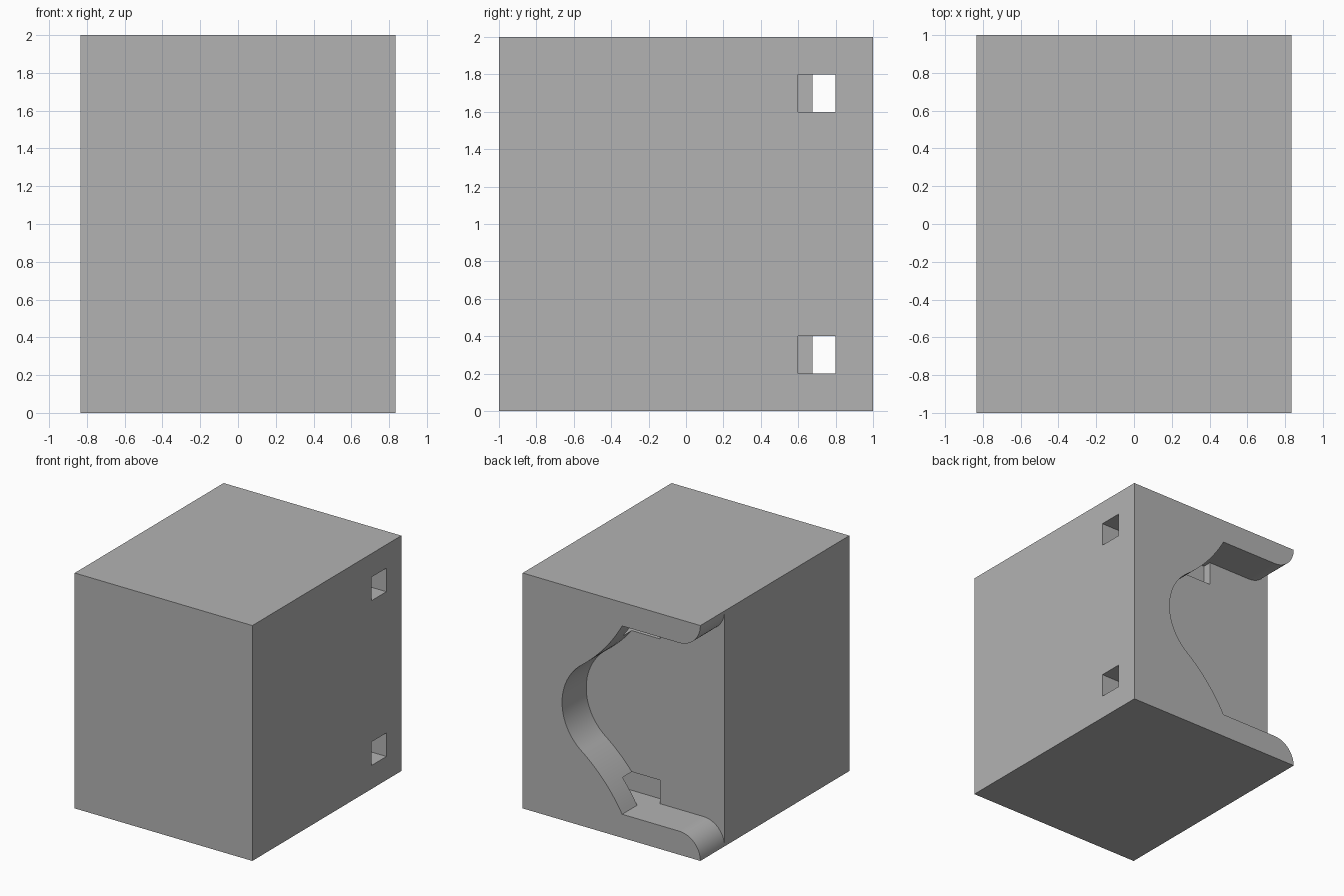
import bpy, bmesh, math

old = bpy.data.objects.get("Cube")
if old:
    bpy.data.objects.remove(old, do_unlink=True)

W, D, H = 1.67, 2.0, 2.0
FLOOR_Y = 0.675          # bottom plane of the back recess

grey = bpy.data.materials.new("plain_grey")
grey.use_nodes = True
grey.diffuse_color = (0.45, 0.45, 0.45, 1)
grey.node_tree.nodes["Principled BSDF"].inputs["Base Color"].default_value = grey.diffuse_color


def new_object(name, bm):
    bmesh.ops.recalc_face_normals(bm, faces=bm.faces)
    mesh = bpy.data.meshes.new(name)
    bm.to_mesh(mesh)
    bm.free()
    mesh.materials.append(grey)
    obj = bpy.data.objects.new(name, mesh)
    bpy.context.collection.objects.link(obj)
    return obj


def box(name, x, y, z):
    bm = bmesh.new()
    bmesh.ops.create_cube(bm, size=1)
    for v in bm.verts:
        for i, (low, high) in enumerate((x, y, z)):
            v.co[i] = high if v.co[i] > 0 else low
    return new_object(name, bm)


def prism(name, outline, y0, y1):
    bm = bmesh.new()
    face = bm.faces.new([bm.verts.new((x, y0, z)) for x, z in outline])
    result = bmesh.ops.extrude_face_region(bm, geom=[face])
    for v in result["geom"]:
        if isinstance(v, bmesh.types.BMVert):
            v.co.y = y1
    return new_object(name, bm)


def arc(cx, cz, r, start, end, steps):
    angles = [start + (end - start) * i / steps for i in range(steps + 1)]
    return [(cx + r * math.cos(a), cz + r * math.sin(a)) for a in angles]


# Lower half of the recess outline: rounded lip, flat ledge, S-curve wall
lip = arc(-W / 2 + 0.2, 0, 0.2, math.radians(179.5), math.pi / 2, 16)
cx, cz, r = 0.01, 1.0, 0.455                 # round hollow
nx, nz = 0.6, -0.8                           # direction to the S-curve joint
tx, tz = cx + r * nx, cz + r * nz
dx, dz = tx + 0.1, tz - 0.2
R = -(dx * dx + dz * dz) / (2 * (dx * nx + dz * nz))
ox, oz = tx + R * nx, tz + R * nz
sweep = arc(ox, oz, R, math.atan2(0.2 - oz, -0.1 - ox),
            math.atan2(tz - oz, tx - ox), 14)
hollow = arc(cx, cz, r, math.atan2(nz, nx), 0, 18)[1:]
lower = [(-W / 2 - 0.2, lip[0][1])] + lip + sweep + hollow
upper = [(x, H - z) for x, z in reversed(lower[:-1])]

# Body and the shapes removed from it
body = box("block_body", (-W / 2, W / 2), (-D / 2, D / 2), (0, H))
cutters = [prism("recess_cutter", lower + upper, FLOOR_Y, D / 2 + 0.2)]
for z in (0.2, 1.6):
    cutters.append(box("slot_cutter", (-0.23, W / 2 + 0.2), (0.6, 0.8), (z, z + 0.2)))

bpy.context.view_layer.objects.active = body
for cutter in cutters:
    cutter.hide_render = True
    mod = body.modifiers.new("cut", "BOOLEAN")
    mod.operation = "DIFFERENCE"
    mod.solver = "EXACT"
    mod.object = cutter
    bpy.ops.object.modifier_apply(modifier=mod.name)
    bpy.data.objects.remove(cutter, do_unlink=True)

# Smooth the curved walls, keep the corners sharp
for obj in bpy.context.selected_objects:
    obj.select_set(False)
body.select_set(True)
bpy.ops.object.shade_smooth_by_angle(angle=math.radians(25))
